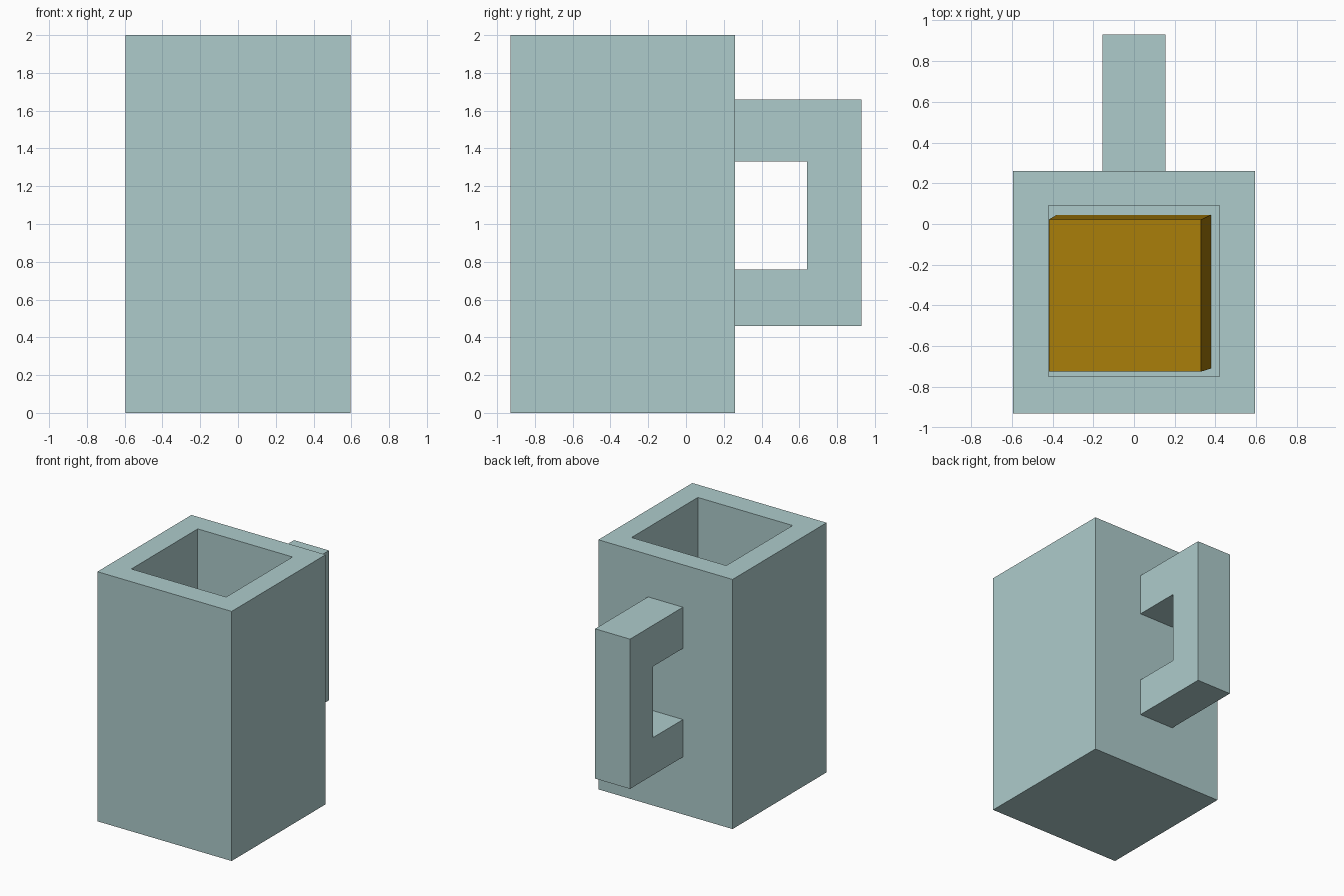
import bpy
import bmesh

if "Cube" in bpy.data.objects:
    bpy.data.objects.remove(bpy.data.objects["Cube"])


def material(name, color):
    mat = bpy.data.materials.new(name)
    mat.diffuse_color = color
    mat.use_nodes = True
    mat.node_tree.nodes["Principled BSDF"].inputs["Base Color"].default_value = mat.diffuse_color
    return mat


def finish(name, bm, mat):
    bmesh.ops.recalc_face_normals(bm, faces=bm.faces[:])
    mesh = bpy.data.meshes.new(name)
    bm.to_mesh(mesh)
    bm.free()
    mesh.materials.append(mat)
    obj = bpy.data.objects.new(name, mesh)
    bpy.context.collection.objects.link(obj)
    return obj


def ring(bm, x0, x1, y0, y1, z):
    return [bm.verts.new((x, y, z))
            for x, y in ((x0, y0), (x1, y0), (x1, y1), (x0, y1))]


def lofted(name, sections, mat):
    """Skin a stack of rectangles and cap both ends."""
    bm = bmesh.new()
    rings = [ring(bm, *s) for s in sections]
    for a, b in zip(rings, rings[1:]):
        for i in range(4):
            j = (i + 1) % 4
            bm.faces.new((a[i], a[j], b[j], b[i]))
    bm.faces.new(rings[0])
    bm.faces.new(rings[-1])
    return finish(name, bm, mat)


glaze = material("glaze", (0.42, 0.60, 0.60, 1))
amber = material("amber", (0.40, 0.21, 0.003, 1))

# Square mug body: outer wall, rim, inner wall and floor
lofted("mug_body", [
    (-0.595, 0.595, -0.93, 0.26, 0.0),
    (-0.595, 0.595, -0.93, 0.26, 2.0),
    (-0.42, 0.42, -0.75, 0.09, 2.0),
    (-0.42, 0.42, -0.75, 0.09, 0.17),
], glaze)

# Drink inside, leaning slightly to one corner
lofted("drink", [
    (-0.38, 0.378, -0.71, 0.045, 0.175),
    (-0.418, 0.33, -0.725, 0.022, 1.2),
], amber)

# C-shaped handle on the back
profile = [(0.26, 0.46), (0.93, 0.46), (0.93, 1.66), (0.26, 1.66),
           (0.26, 1.33), (0.64, 1.33), (0.64, 0.76), (0.26, 0.76)]
bm = bmesh.new()
side = bm.faces.new([bm.verts.new((-0.155, y, z)) for y, z in profile])
extruded = bmesh.ops.extrude_face_region(bm, geom=[side])
moved = [g for g in extruded["geom"] if isinstance(g, bmesh.types.BMVert)]
bmesh.ops.translate(bm, verts=moved, vec=(0.31, 0, 0))
# Keep the near side cap so the handle is closed
if not any(all(abs(v.co.x + 0.155) < 1e-5 for v in f.verts) for f in bm.faces):
    bm.faces.new([v for v in bm.verts if v.co.x < 0])
finish("handle", bm, glaze)
